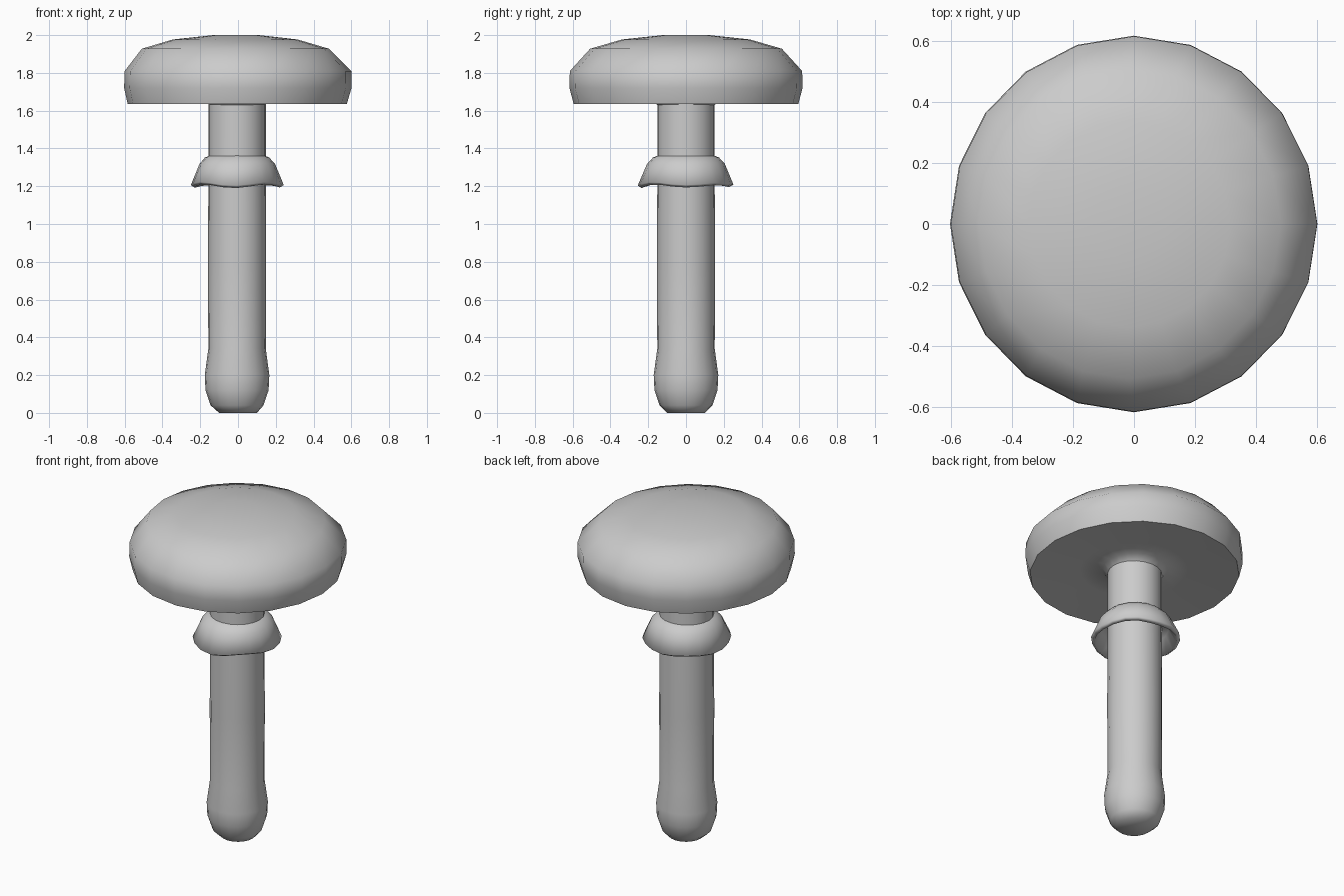
import bpy, bmesh
from math import sin, cos, pi, radians

if "Cube" in bpy.data.objects:
    bpy.data.objects.remove(bpy.data.objects["Cube"])

SIDES = 20


def lathe(name, profile, sy=1.0, wave=None, angle=60, close_start=False, close_end=False):
    """Revolve (radius, z, x offset) rings; wave(ring, angle) returns (dr, dz)."""
    bm = bmesh.new()
    rings = []
    for i, (r, z, dx) in enumerate(profile):
        ring = []
        for k in range(SIDES):
            a = 2 * pi * k / SIDES
            dr, dz = wave(i, a) if wave else (0, 0)
            ring.append(bm.verts.new((dx + (r + dr) * cos(a), (r + dr) * sin(a) * sy, z + dz)))
        rings.append(ring)
    for lo, hi in zip(rings, rings[1:]):
        for k in range(SIDES):
            n = (k + 1) % SIDES
            bm.faces.new((lo[k], lo[n], hi[n], hi[k]))
    if close_start:
        bm.faces.new(rings[0][::-1])
    if close_end:
        bm.faces.new(rings[-1])
    mesh = bpy.data.meshes.new(name)
    bm.to_mesh(mesh)
    bm.free()
    obj = bpy.data.objects.new(name, mesh)
    bpy.context.collection.objects.link(obj)
    bpy.ops.object.select_all(action='DESELECT')
    obj.select_set(True)
    bpy.context.view_layer.objects.active = obj
    bpy.ops.object.shade_smooth_by_angle(angle=radians(angle))
    return obj


# Stem with a swollen, flat-bottomed foot
lathe("stem", [(0.10, 0.0, 0), (0.14, 0.04, -0.005), (0.167, 0.12, -0.005),
               (0.171, 0.20, -0.005), (0.152, 0.34, -0.005), (0.154, 0.78, -0.005),
               (0.152, 1.20, -0.005), (0.152, 1.66, -0.005)], close_start=True)

# Cap: slightly hollow underside, sharp rim, domed top
lathe("cap", [(0.148, 1.63, -0.005), (0.18, 1.663, -0.005), (0.30, 1.657, 0),
              (0.58, 1.635, -0.004), (0.602, 1.72, -0.001), (0.60, 1.81, 0),
              (0.495, 1.928, -0.014), (0.33, 1.977, -0.015), (0.12, 2.0, -0.01),
              ], sy=1.025, close_end=True)


# Skirt: hollow flared collar with a gently wavy hem
def hem(i, a):
    amount = (0, 0.3, 1, 1, 0.3, 0, 0)[i]
    w = cos(4 * a + 0.3) + 0.4 * sin(3 * a)
    return 0.004 * amount * sin(3 * a + 1), -0.007 * amount * w


lathe("skirt", [(0.148, 1.29, -0.005), (0.185, 1.275, -0.006), (0.226, 1.2, -0.008),
                (0.246, 1.213, -0.007), (0.20, 1.32, -0.005), (0.17, 1.352, -0.005),
                (0.146, 1.362, -0.005)], sy=1.03, wave=hem, angle=180)
